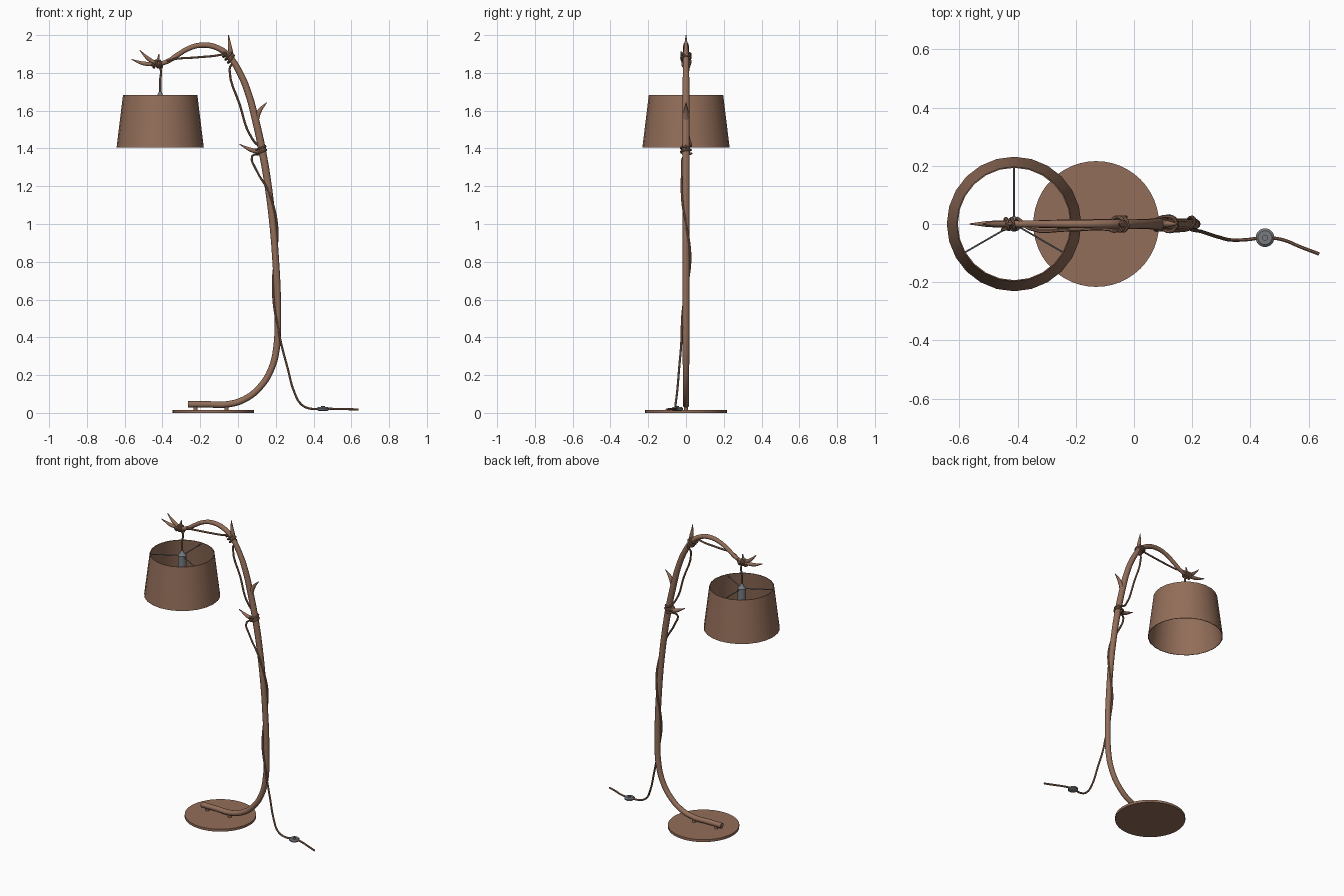
import bpy, bmesh, math
from mathutils import Vector

if "Cube" in bpy.data.objects:
    bpy.data.objects.remove(bpy.data.objects["Cube"])


def material(name, col):
    m = bpy.data.materials.new(name)
    m.diffuse_color = (*col, 1)
    m.use_nodes = True
    m.node_tree.nodes["Principled BSDF"].inputs["Base Color"].default_value = m.diffuse_color
    return m


BROWN = material("warm brown", (0.29, 0.155, 0.10))
GREY = material("metal grey", (0.19, 0.20, 0.215))


def tube(name, pts, radii, mat=BROWN, bevel_res=3, res=5):
    """Smooth round tube through points, one radius or one per point."""
    if not isinstance(radii, (list, tuple)):
        radii = [radii] * len(pts)
    cu = bpy.data.curves.new(name, 'CURVE')
    cu.dimensions = '3D'
    cu.bevel_depth = 1.0
    cu.bevel_resolution = bevel_res
    cu.resolution_u = res
    cu.use_fill_caps = True
    sp = cu.splines.new('BEZIER')
    sp.bezier_points.add(len(pts) - 1)
    for bp, p, r in zip(sp.bezier_points, pts, radii):
        bp.co = p
        bp.radius = r
        bp.handle_left_type = bp.handle_right_type = 'AUTO'
    ob = bpy.data.objects.new(name, cu)
    bpy.context.collection.objects.link(ob)
    cu.materials.append(mat)
    finish(ob, True)
    return ob


def finish(ob, convert=False):
    bpy.ops.object.select_all(action='DESELECT')
    bpy.context.view_layer.objects.active = ob
    ob.select_set(True)
    if convert:
        bpy.ops.object.convert(target='MESH')
    bpy.ops.object.shade_smooth_by_angle(angle=math.radians(40))


def lathe(name, profile, loc, n, mat, closed=False):
    """Revolve (radius, z) profile; open profiles are capped at both ends."""
    bm = bmesh.new()
    rings = [[bm.verts.new((r * math.cos(2 * math.pi * i / n), r * math.sin(2 * math.pi * i / n), z))
              for i in range(n)] for r, z in profile]
    pairs = list(zip(rings, rings[1:]))
    if closed:
        pairs.append((rings[-1], rings[0]))
    else:
        bm.faces.new(rings[0])
        bm.faces.new(rings[-1])
    for a, b in pairs:
        for i in range(n):
            j = (i + 1) % n
            bm.faces.new((a[i], a[j], b[j], b[i]))
    bmesh.ops.recalc_face_normals(bm, faces=bm.faces)
    me = bpy.data.meshes.new(name)
    bm.to_mesh(me)
    bm.free()
    me.materials.append(mat)
    ob = bpy.data.objects.new(name, me)
    ob.location = loc
    bpy.context.collection.objects.link(ob)
    finish(ob)
    return ob


def wrap(c, d, r, turns, length, start=0.0):
    """Points of a coil round the axis d (in the xz plane) at c."""
    c, d = Vector(c), Vector(d).normalized()
    u = Vector((0, 1, 0))
    v = d.cross(u)
    n = int(turns * 8)
    out = []
    for i in range(n + 1):
        a = start + 2 * math.pi * turns * i / n
        out.append(c + d * length * (i / n - 0.5) + u * r * math.cos(a) + v * r * math.sin(a))
    return out


# base plate and the two spacers under the stem
lathe("base_plate", [(0.216, 0), (0.216, 0.016)], (-0.13, 0, 0), 48, BROWN)
for i, x in enumerate((-0.225, -0.06)):
    lathe(f"spacer_{i + 1}", [(0.011, 0.012), (0.011, 0.04)], (x, 0, 0), 12, BROWN)

# curved stem: (x, z, radius)
stem = [(-0.265, 0.045, .017), (-0.16, 0.045, .017), (-0.06, 0.045, .017), (0.03, 0.07, .017),
        (0.115, 0.135, .017), (0.175, 0.23, .017), (0.205, 0.35, .018), (0.21, 0.5, .018),
        (0.208, 0.65, .018), (0.20, 0.8, .018), (0.187, 0.97, .018), (0.16, 1.2, .019),
        (0.126, 1.4, .020), (0.093, 1.55, .019), (0.052, 1.7, .018), (0.01, 1.8, .017),
        (-0.045, 1.885, .016), (-0.11, 1.933, .015), (-0.19, 1.947, .014), (-0.26, 1.93, .013),
        (-0.32, 1.895, .013), (-0.375, 1.86, .012), (-0.43, 1.846, .012), (-0.47, 1.846, .010)]
tube("stem", [(x, 0, z) for x, z, r in stem], [r for x, z, r in stem], bevel_res=4)

# pointed twigs: (x, z) path and radii
twigs = {
    "tip_twig_long": ([(-0.42, 1.846), (-0.50, 1.85), (-0.565, 1.872)], (.012, .011, .002)),
    "tip_twig_upper": ([(-0.43, 1.848), (-0.475, 1.875), (-0.52, 1.92)], (.011, .011, .002)),
    "tip_twig_small": ([(-0.45, 1.845), (-0.425, 1.87), (-0.418, 1.90)], (.009, .007, .003)),
    "top_twig": ([(-0.03, 1.87), (-0.042, 1.93), (-0.05, 2.0)], (.014, .012, .002)),
    "top_twig_small": ([(-0.05, 1.88), (-0.07, 1.905), (-0.075, 1.915)], (.010, .008, .004)),
    "side_twig_upper": ([(0.095, 1.545), (0.115, 1.60), (0.152, 1.643)], (.015, .012, .002)),
    "side_twig_left": ([(0.128, 1.38), (0.07, 1.392), (0.008, 1.422)], (.014, .012, .002)),
    "side_twig_right": ([(0.115, 1.375), (0.135, 1.39), (0.147, 1.405)], (.010, .008, .004)),
}
for name, (path, rad) in twigs.items():
    tube(name, [(x, 0, z) for x, z in path], rad)


def stem_x(z):
    for (x0, z0, _), (x1, z1, _) in zip(stem[6:], stem[7:]):
        if z0 <= z <= z1:
            return x0 + (x1 - x0) * (z - z0) / (z1 - z0)


# cable: hangs from the tip, wraps at three knots, spirals down the stem, runs over the floor
SX = -0.412
cable = [(SX, 0, 1.68), (SX, 0, 1.76), (SX, 0, 1.825)]
cable += wrap((-0.425, 0, 1.847), (1, 0, 0), 0.019, 2.5, 0.05, math.pi)
cable += [(-0.36, -0.016, 1.868), (-0.22, -0.02, 1.882), (-0.09, -0.018, 1.896)]
cable += wrap((-0.047, 0, 1.885), (0.6, 0, -0.75), 0.024, 2.5, 0.05, math.pi)
cable += [(-0.045, 0.012, 1.82), (0.01, 0.012, 1.63), (0.07, 0.014, 1.46)]
cable += wrap((0.122, 0, 1.392), (0.2, 0, -1), 0.026, 2, 0.04, 0)
cable += [(0.075, -0.012, 1.36), (0.10, -0.02, 1.28)]
turns = [(1.18, -100), (1.09, -45), (1.0, 0), (0.91, 45), (0.82, 90), (0.735, 135),
         (0.65, 180), (0.55, 225), (0.45, 280)]
for z, a in turns:
    a = math.radians(a)
    cable.append((stem_x(z) + 0.023 * math.cos(a), 0.023 * math.sin(a), z))
cable += [(0.228, -0.025, 0.37), (0.262, -0.036, 0.24), (0.298, -0.047, 0.11), (0.335, -0.055, 0.045),
          (0.385, -0.054, 0.022), (0.45, -0.047, 0.024), (0.51, -0.054, 0.021),
          (0.575, -0.08, 0.02), (0.636, -0.103, 0.018)]
tube("cable", cable, 0.006, bevel_res=2, res=4)

# foot switch
lathe("foot_switch", [(0.022, 0.01), (0.032, 0.016), (0.032, 0.024), (0.024, 0.031)],
      (0.45, -0.047, 0), 24, GREY)
lathe("switch_button", [(0.010, 0.028), (0.010, 0.037)], (0.45, -0.047, 0), 16, GREY)

# lamp shade, thin hollow cone
lathe("shade", [(0.231, 1.404), (0.197, 1.682), (0.193, 1.682), (0.227, 1.404)],
      (SX, 0, 0), 24, BROWN, closed=True)

# lamp socket and the three spokes that carry the shade
lathe("socket", [(0.026, 1.60), (0.026, 1.672), (0.014, 1.684), (0.008, 1.70)], (SX, 0, 0), 20, GREY)
for i in range(3):
    a = math.radians(90 + 120 * i)
    tube(f"shade_spoke_{i + 1}", [(SX, 0, 1.668), (SX + 0.196 * math.cos(a), 0.196 * math.sin(a), 1.668)],
         0.003, GREY, 1, 1)
